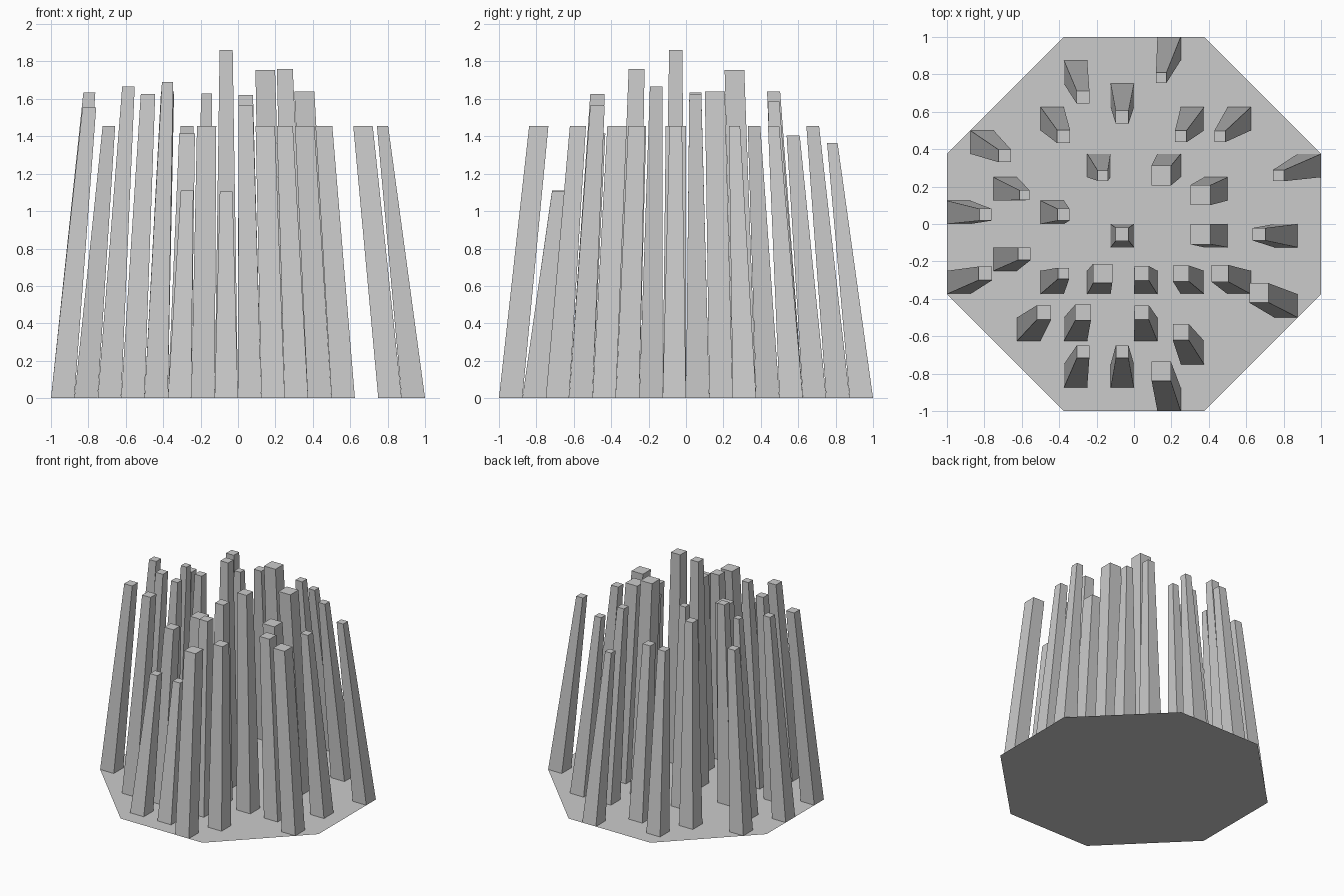
import bpy, bmesh

if "Cube" in bpy.data.objects:
    bpy.data.objects.remove(bpy.data.objects["Cube"])

CELL = 0.125  # pillar feet sit on a square grid of this pitch


def make_object(name, bm):
    bmesh.ops.recalc_face_normals(bm, faces=bm.faces)
    mesh = bpy.data.meshes.new(name)
    bm.to_mesh(mesh)
    bm.free()
    obj = bpy.data.objects.new(name, mesh)
    bpy.context.collection.objects.link(obj)
    return obj


def square(bm, cx, cy, size, z):
    h = size / 2
    return [bm.verts.new((cx + sx * h, cy + sy * h, z))
            for sx, sy in ((-1, -1), (1, -1), (1, 1), (-1, 1))]


def pillar(col, row, top_size, height):
    # Tapered square shaft leaning towards the middle
    x, y = (col + 0.5) * CELL, (row + 0.5) * CELL
    bm = bmesh.new()
    foot = square(bm, x, y, CELL, 0)
    top = square(bm, 0.836 * x - 0.011, 0.837 * y - 0.0025, top_size, height)
    bm.faces.new(top)
    for i in range(4):
        j = (i + 1) % 4
        bm.faces.new((foot[i], foot[j], top[j], top[i]))
    make_object("pillar", bm)


# Octagonal floor plate (flat sheet)
bm = bmesh.new()
a = 0.375
outline = [(a, -1), (1, -a), (1, a), (a, 1), (-a, 1), (-1, a), (-1, -a), (-a, -1)]
bm.faces.new([bm.verts.new((x, y, 0)) for x, y in outline])
make_object("floor_plate", bm)

# Pillars by grid row: (column, top width, height)
rows = {
    7: [(1, .056, 1.365)],
    6: [(-3, .068, 1.455)],
    5: [(-1, .07, 1.405)],
    4: [(-4, .07, 1.64), (2, .062, 1.585), (4, .06, 1.455)],
    3: [(-7, .067, 1.455)],
    2: [(-2, .056, 1.63), (1, .105, 1.755), (7, .06, 1.455)],
    1: [(-6, .053, 1.6), (3, .107, 1.64)],
    0: [(-8, .064, 1.635), (-4, .064, 1.625)],
    -1: [(-1, .07, 1.86), (3, .107, 1.455), (6, .067, 1.455)],
    -2: [(-6, .067, 1.665)],
    -3: [(-8, .073, 1.555), (-4, .06, 1.69), (-2, .103, 1.455),
         (0, .078, 1.62), (2, .085, 1.76), (4, .09, 1.455)],
    -4: [(6, .104, 1.455)],
    -5: [(-5, .077, 1.625), (-3, .084, 1.415), (0, .077, 1.565)],
    -6: [(2, .086, 1.455)],
    -7: [(-3, .067, 1.11), (-1, .068, 1.105)],
    -8: [(1, .103, 1.455)],
}
for row, items in rows.items():
    for col, top_size, height in items:
        pillar(col, row, top_size, height)
